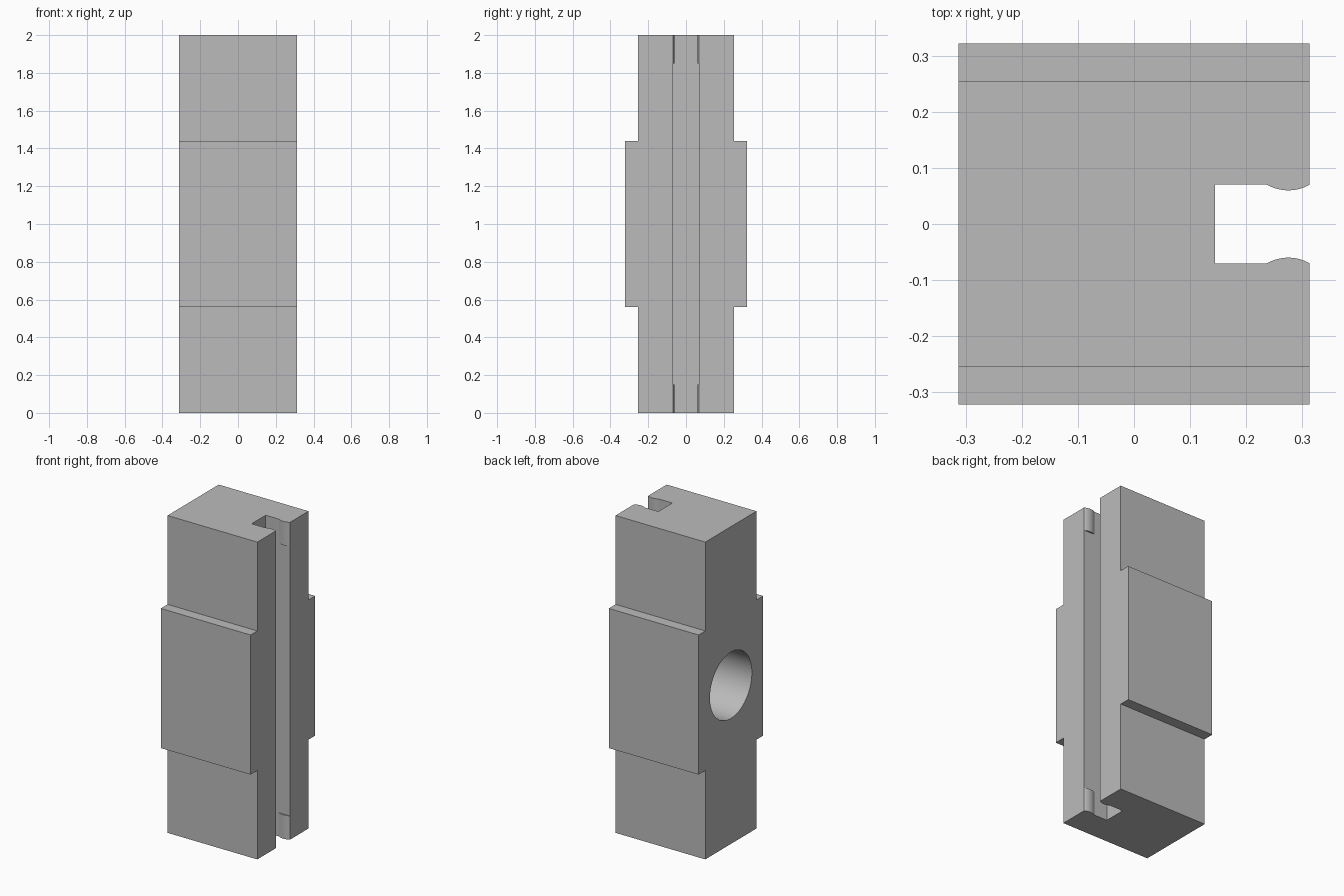
import bpy, bmesh, math
from mathutils import Vector

cube = bpy.data.objects.get("Cube")
if cube:
    bpy.data.objects.remove(cube, do_unlink=True)

grey = bpy.data.materials.new("plain grey")
grey.use_nodes = True
colour = (0.5, 0.5, 0.5, 1)
grey.diffuse_color = colour
grey.node_tree.nodes["Principled BSDF"].inputs["Base Color"].default_value = colour

HALF_X, HALF_Y, PAD_Y = 0.313, 0.255, 0.322
PAD_LOW, PAD_HIGH, TOP = 0.56, 1.44, 2.0
SLOT_X, SLOT_Y = 0.144, 0.07
HOLE_R, HOLE_DEPTH = 0.209, 0.38
BUMP_HALF, BUMP_RISE, BUMP_LEN = 0.038, 0.01, 0.15


def prism(name, points, direction):
    """Extrude a closed outline of 3D points along a direction."""
    bm = bmesh.new()
    face = bm.faces.new([bm.verts.new(p) for p in points])
    result = bmesh.ops.extrude_face_region(bm, geom=[face])
    verts = [g for g in result["geom"] if isinstance(g, bmesh.types.BMVert)]
    bmesh.ops.translate(bm, verts=verts, vec=Vector(direction))
    bmesh.ops.recalc_face_normals(bm, faces=bm.faces)
    mesh = bpy.data.meshes.new(name)
    bm.to_mesh(mesh)
    bm.free()
    obj = bpy.data.objects.new(name, mesh)
    bpy.context.collection.objects.link(obj)
    mesh.materials.append(grey)
    return obj


def smooth(obj):
    bpy.ops.object.select_all(action="DESELECT")
    obj.select_set(True)
    bpy.context.view_layer.objects.active = obj
    bpy.ops.object.shade_smooth_by_angle(angle=math.radians(30))


def cut(target, cutter):
    """Apply a boolean cut and discard the cutter."""
    mod = target.modifiers.new("cut", "BOOLEAN")
    mod.operation, mod.solver, mod.object = "DIFFERENCE", "EXACT", cutter
    cutter.hide_render = True
    bpy.context.view_layer.objects.active = target
    bpy.ops.object.modifier_apply(modifier=mod.name)
    bpy.data.objects.remove(cutter, do_unlink=True)


# Block with a raised pad on the front and back
half = [(HALF_Y, 0), (HALF_Y, PAD_LOW), (PAD_Y, PAD_LOW),
        (PAD_Y, PAD_HIGH), (HALF_Y, PAD_HIGH), (HALF_Y, TOP)]
outline = half + [(-y, z) for y, z in reversed(half)]
block = prism("block", [(-HALF_X, y, z) for y, z in outline], (2 * HALF_X, 0, 0))

# Full-height slot in the left side
slot = prism("slot_cutter", [(x, y, -0.1) for x, y in (
    (SLOT_X, -SLOT_Y), (0.5, -SLOT_Y), (0.5, SLOT_Y), (SLOT_X, SLOT_Y))],
    (0, 0, TOP + 0.2))
cut(block, slot)

# Blind round hole in the right side
ring = [2 * math.pi * i / 64 for i in range(64)]
hole = prism("hole_cutter", [(-HALF_X - 0.1, HOLE_R * math.cos(a), TOP / 2 + HOLE_R * math.sin(a))
                             for a in ring], (HOLE_DEPTH + 0.1, 0, 0))
cut(block, hole)
smooth(block)

# Gripping bumps on both slot walls at each end
radius = (BUMP_HALF ** 2 + BUMP_RISE ** 2) / (2 * BUMP_RISE)
span = math.asin(BUMP_HALF / radius)
arc = [span * (i / 8 - 1) for i in range(17)]
for side, side_name in ((-1, "front"), (1, "back")):
    for z, end_name in ((0, "lower"), (TOP - BUMP_LEN, "upper")):
        points = [(HALF_X - BUMP_HALF + radius * math.sin(a),
                   side * (SLOT_Y + radius - BUMP_RISE - radius * math.cos(a)), z) for a in arc]
        smooth(prism(f"{end_name}_{side_name}_bump", points, (0, 0, BUMP_LEN)))
